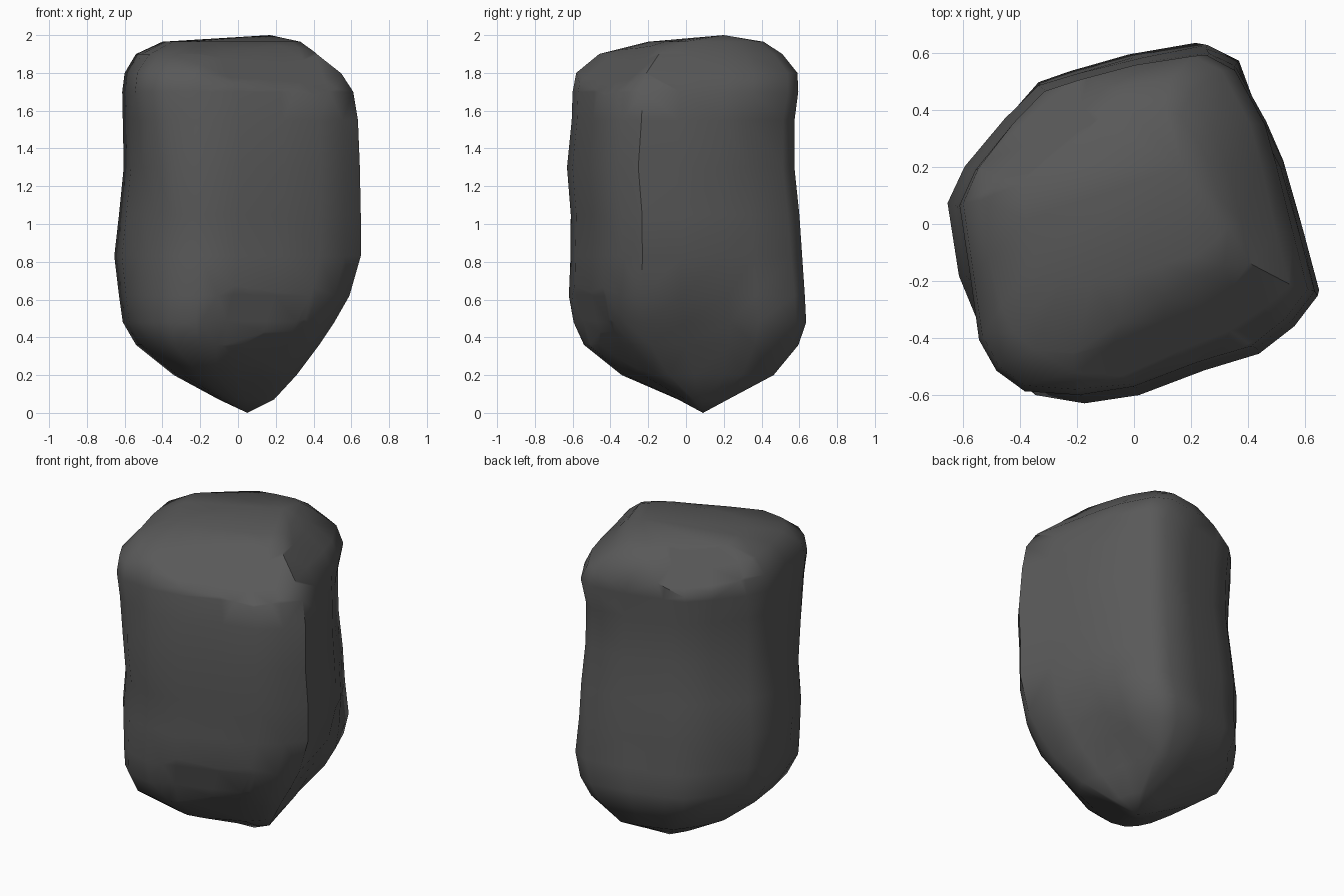
import bpy, bmesh
from mathutils import Vector

if "Cube" in bpy.data.objects:
    bpy.data.objects.remove(bpy.data.objects["Cube"])

# Plan outline of the boulder
OUTLINE = [(-.65, .07), (-.59, .2), (-.45, .37), (-.33, .49), (-.2, .53), (.04, .59),
           (.26, .62), (.36, .56), (.47, .36), (.53, .22), (.6, -.03), (.655, -.24),
           (.57, -.35), (.44, -.45), (.24, -.51), (0, -.6), (-.2, -.63), (-.38, -.6),
           (-.48, -.52), (-.55, -.41), (-.61, -.19)]
# Height, then x and y extents of each cross-section
LEVELS = [(.07, -.1, .19, -.04, .22), (.2, -.34, .31, -.34, .46), (.36, -.54, .43, -.54, .585),
          (.48, -.61, .51, -.595, .625), (.62, -.63, .59, -.62, .62), (.83, -.655, .65, -.615, .615),
          (1.05, -.63, .65, -.61, .6), (1.3, -.605, .645, -.63, .58), (1.55, -.61, .635, -.605, .578),
          (1.7, -.613, .61, -.6, .59), (1.8, -.6, .545, -.58, .587), (1.9, -.54, .42, -.46, .51),
          (1.965, -.4, .33, -.2, .41)]

lo = [min(p[i] for p in OUTLINE) for i in (0, 1)]
hi = [max(p[i] for p in OUTLINE) for i in (0, 1)]


def fit(v, axis, a, b):
    return a + (v - lo[axis]) / (hi[axis] - lo[axis]) * (b - a)


# Stacked sections closed by a bottom tip and a crown
bm = bmesh.new()
rings = [[bm.verts.new((fit(x, 0, x0, x1), fit(y, 1, y0, y1), z)) for x, y in OUTLINE]
         for z, x0, x1, y0, y1 in LEVELS]
n = len(OUTLINE)
for a, b in zip(rings, rings[1:]):
    for i in range(n):
        j = (i + 1) % n
        bm.faces.new((a[i], a[j], b[j], b[i]))
tip, crown = bm.verts.new((.05, .09, 0)), bm.verts.new((.17, .2, 2))
for i in range(n):
    j = (i + 1) % n
    bm.faces.new((tip, rings[0][j], rings[0][i]))
    bm.faces.new((crown, rings[-1][i], rings[-1][j]))


# Soft dents and bulges along the corners
def push(x, y, z, height, dx, dy):
    for v in bm.verts:
        d = (Vector((v.co.x - x, v.co.y - y)).length / .3) ** 2 + ((v.co.z - z) / height) ** 2
        if d < 1:
            v.co += Vector((dx, dy, 0)) * (1 - d)


push(.42, .48, 1.35, .4, -.025, -.01)
push(.33, .52, .4, .4, .08, .02)
push(.4, .45, 1.75, .2, .03, .01)
push(-.45, -.5, .85, .5, .03, .02)
push(-.47, -.5, 1.72, .25, -.03, -.02)


# Chipped facets: flatten everything outside a plane
def chip(point, normal):
    p, nrm = Vector(point), Vector(normal).normalized()
    geom = bm.verts[:] + bm.edges[:] + bm.faces[:]
    bmesh.ops.bisect_plane(bm, geom=geom, dist=1e-4, plane_co=p, plane_no=nrm)
    for v in bm.verts:
        d = (v.co - p).dot(nrm)
        if d > 0:
            v.co -= nrm * d


chip((-.12, -.57, .5), (.055, -.157, -.05))
chip((-.06, -.47, .32), (.1, -.195, -.16))
chip((0, -.28, 1.955), (.05, -.1, .13))
chip((-.55, .07, 1.92), (-.063, .078, .085))

bmesh.ops.remove_doubles(bm, verts=bm.verts[:], dist=.01)
bmesh.ops.triangulate(bm, faces=bm.faces[:])
bmesh.ops.recalc_face_normals(bm, faces=bm.faces[:])
mesh = bpy.data.meshes.new("boulder")
bm.to_mesh(mesh)
bm.free()
boulder = bpy.data.objects.new("boulder", mesh)
bpy.context.collection.objects.link(boulder)

# Dark stone material
stone = bpy.data.materials.new("dark_stone")
stone.diffuse_color = (.1, .1, .1, 1)
stone.use_nodes = True
stone.node_tree.nodes["Principled BSDF"].inputs["Base Color"].default_value = stone.diffuse_color
mesh.materials.append(stone)

bpy.context.view_layer.objects.active = boulder
boulder.select_set(True)
bpy.ops.object.shade_smooth_by_angle(angle=.8)
